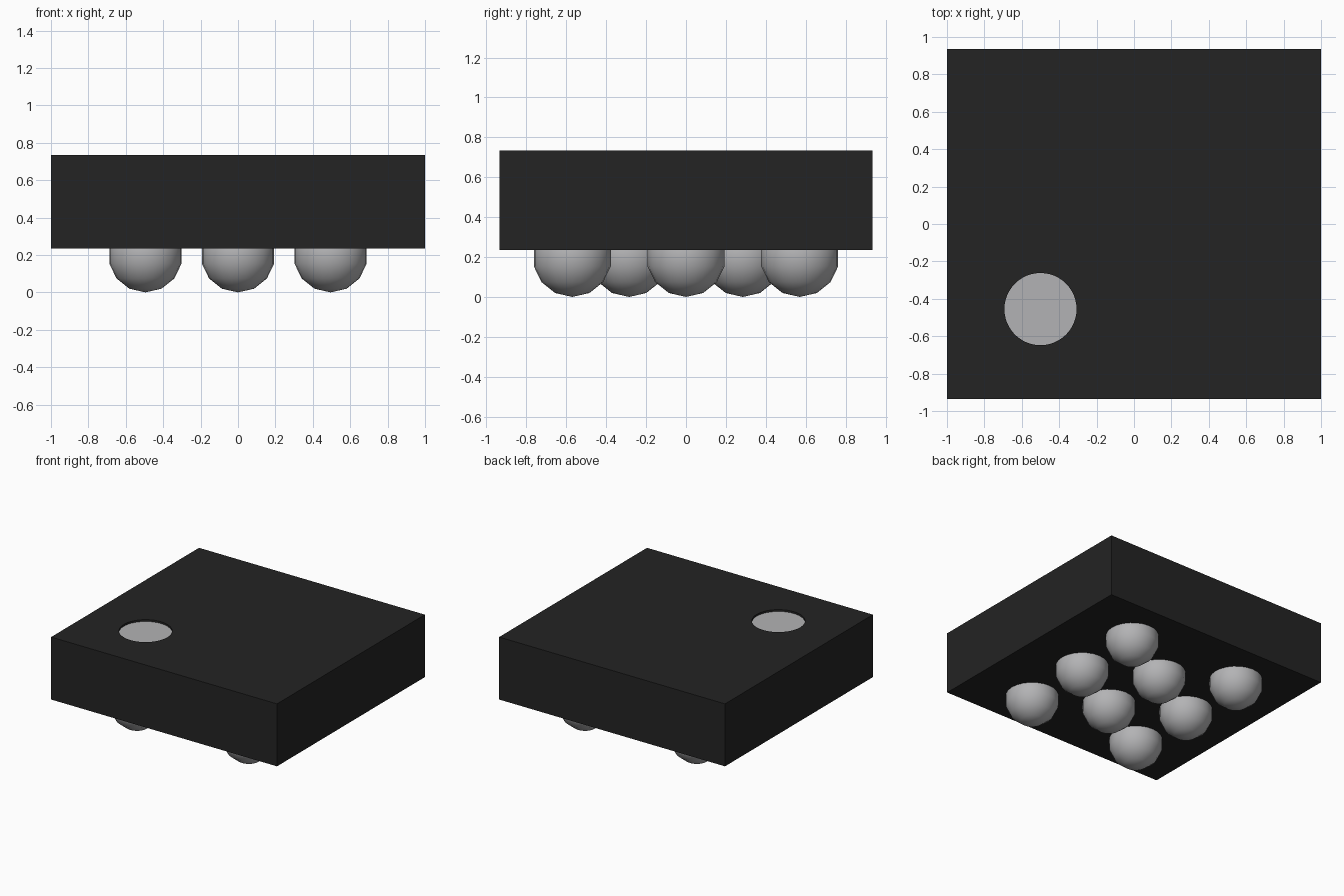
import bpy

if "Cube" in bpy.data.objects:
    bpy.data.objects.remove(bpy.data.objects["Cube"])

BOTTOM, TOP = 0.235, 0.735
BALL_R = 0.198
DOT_POS, DOT_R, DOT_DEPTH = (-0.5, -0.455), 0.193, 0.02


def material(name, color):
    m = bpy.data.materials.new(name)
    m.diffuse_color = (*color, 1)
    m.use_nodes = True
    m.node_tree.nodes["Principled BSDF"].inputs["Base Color"].default_value = m.diffuse_color
    return m


def finish(name, mat):
    ob = bpy.context.object
    ob.name = name
    ob.data.materials.append(mat)
    return ob


black = material("black_plastic", (0.017, 0.017, 0.017))
silver = material("silver_grey", (0.45, 0.45, 0.46))

# Package body: a plain flat block
bpy.ops.mesh.primitive_cube_add(size=1, location=(0, 0, (BOTTOM + TOP) / 2))
body = finish("package_body", black)
body.scale = (2, 1.87, TOP - BOTTOM)
bpy.ops.object.transform_apply(location=False, rotation=False, scale=True)

# Shallow round recess for the corner marker
bpy.ops.mesh.primitive_cylinder_add(vertices=48, radius=DOT_R, depth=2 * DOT_DEPTH,
                                    location=(*DOT_POS, TOP))
cutter = finish("recess_cutter", black)
cutter.hide_render = True
cut = body.modifiers.new("recess", "BOOLEAN")
cut.object = cutter
cut.operation = "DIFFERENCE"
cut.solver = "EXACT"
bpy.context.view_layer.objects.active = body
bpy.ops.object.modifier_apply(modifier=cut.name)
bpy.data.objects.remove(cutter)

# Marker plate on the floor of the recess
bpy.ops.mesh.primitive_cylinder_add(vertices=48, radius=DOT_R, depth=0.006,
                                    location=(*DOT_POS, TOP - DOT_DEPTH + 0.002))
finish("corner_marker", silver)

# Solder balls: rows of three, two and three
rows = {-0.495: (-0.57, 0, 0.57), 0: (-0.285, 0.285), 0.495: (-0.57, 0, 0.57)}
for x, ys in rows.items():
    for y in ys:
        bpy.ops.mesh.primitive_uv_sphere_add(segments=24, ring_count=7, radius=BALL_R,
                                             location=(x, y, BALL_R))
        finish("solder_ball", silver)
        bpy.ops.object.shade_smooth()
